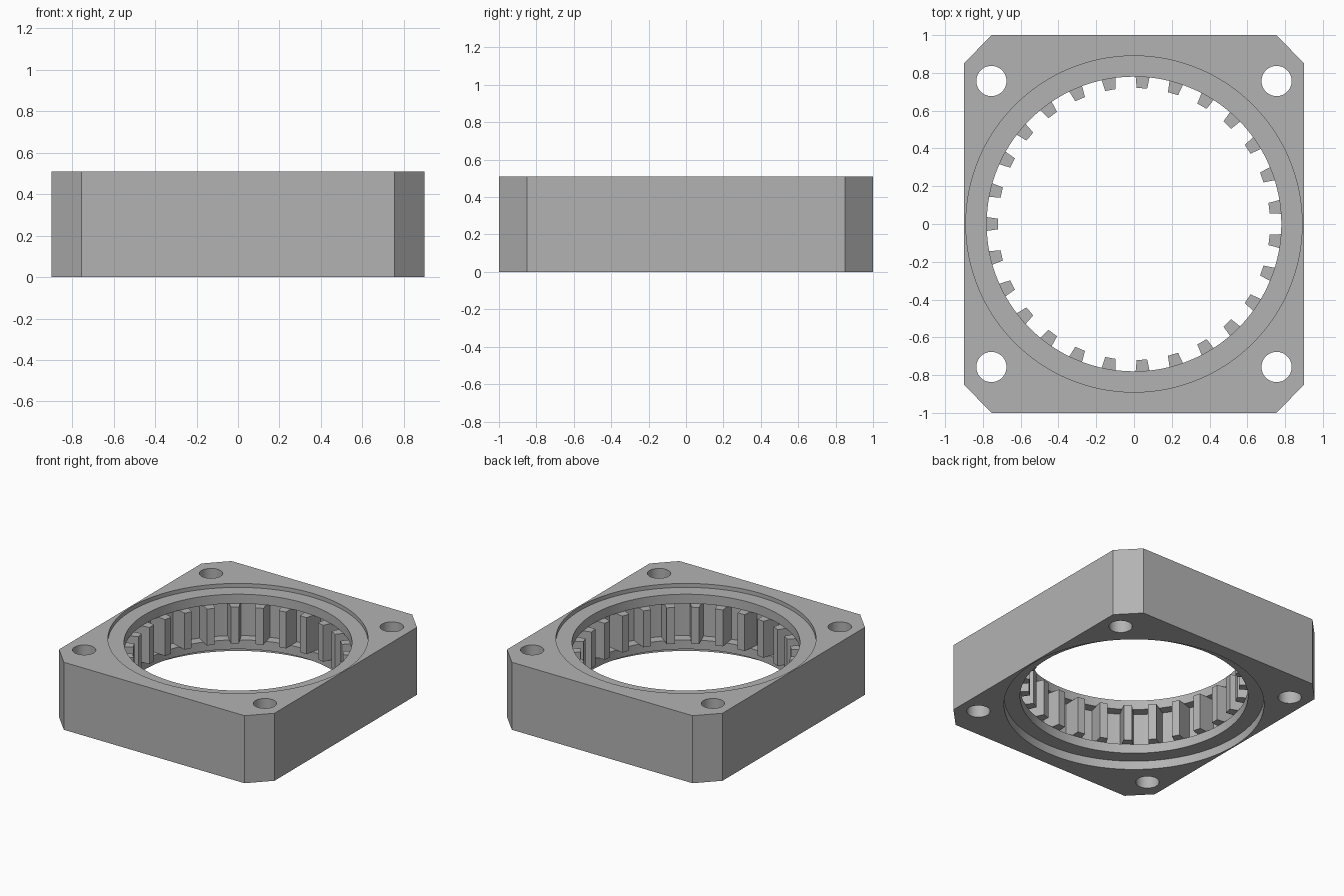
import bpy, bmesh, math

cube = bpy.data.objects.get("Cube")
if cube:
    bpy.data.objects.remove(cube, do_unlink=True)

HEIGHT = 0.51
TOOTH_LOW, TOOTH_HIGH = 0.135, 0.41
TEETH = 27

grey = bpy.data.materials.new("plain grey")
grey.use_nodes = True
grey.diffuse_color = (0.45, 0.45, 0.45, 1)
grey.node_tree.nodes["Principled BSDF"].inputs["Base Color"].default_value = grey.diffuse_color


def make_object(name, bm):
    bmesh.ops.recalc_face_normals(bm, faces=bm.faces[:])
    mesh = bpy.data.meshes.new(name)
    bm.to_mesh(mesh)
    bm.free()
    mesh.materials.append(grey)
    obj = bpy.data.objects.new(name, mesh)
    bpy.context.collection.objects.link(obj)
    return obj


def add_prism(bm, outline, low, high):
    bottom = [bm.verts.new((x, y, low)) for x, y in outline]
    top = [bm.verts.new((x, y, high)) for x, y in outline]
    bm.faces.new(bottom[::-1])
    bm.faces.new(top)
    for i in range(len(outline)):
        j = (i + 1) % len(outline)
        bm.faces.new((bottom[i], bottom[j], top[j], top[i]))


def lathe(bm, profile, segments):
    rings = []
    for r, z in profile:
        rings.append([bm.verts.new((r * math.cos(math.tau * i / segments),
                                    r * math.sin(math.tau * i / segments), z))
                      for i in range(segments)])
    for a, b in zip(rings, rings[1:]):
        for i in range(segments):
            j = (i + 1) % segments
            bm.faces.new((a[i], a[j], b[j], b[i]))
    bm.faces.new(rings[0])
    bm.faces.new(rings[-1])


def cut(target, cutter):
    mod = target.modifiers.new(cutter.name, 'BOOLEAN')
    mod.operation = 'DIFFERENCE'
    mod.solver = 'EXACT'
    mod.object = cutter
    bpy.context.view_layer.objects.active = target
    bpy.ops.object.modifier_apply(modifier=mod.name)
    bpy.data.objects.remove(cutter, do_unlink=True)


# Block with chamfered corners
bm = bmesh.new()
add_prism(bm, [(0.755, -1), (0.9, -0.85), (0.9, 0.85), (0.755, 1),
               (-0.755, 1), (-0.9, 0.85), (-0.9, -0.85), (-0.755, -1)], 0, HEIGHT)
housing = make_object("housing", bm)

# Stepped bore: end recesses, narrow lips and an inner groove
bm = bmesh.new()
lathe(bm, [(0.89, -0.1), (0.89, 0.065), (0.78, 0.065), (0.78, TOOTH_LOW),
           (0.85, TOOTH_LOW), (0.85, TOOTH_HIGH), (0.78, TOOTH_HIGH),
           (0.78, 0.48), (0.89, 0.48), (0.89, 0.6)], 128)
cut(housing, make_object("bore_cutter", bm))

# Four bolt holes
bm = bmesh.new()
for sx in (-1, 1):
    for sy in (-1, 1):
        add_prism(bm, [(sx * 0.755 + 0.08 * math.cos(math.tau * i / 40),
                        sy * 0.757 + 0.08 * math.sin(math.tau * i / 40))
                       for i in range(40)], -0.1, 0.6)
cut(housing, make_object("bolt_hole_cutter", bm))

# Ring of inward teeth seated in the groove
bm = bmesh.new()
for k in range(TEETH):
    a = math.pi + math.tau * k / TEETH
    c, s = math.cos(a), math.sin(a)
    outline = [(r * c - w * s, r * s + w * c)
               for r, w in ((0.72, -0.028), (0.87, -0.05), (0.87, 0.05), (0.72, 0.028))]
    add_prism(bm, outline, TOOTH_LOW, TOOTH_HIGH)
teeth = make_object("inner_teeth", bm)

# Smooth round walls, crisp edges
bpy.context.view_layer.update()
bpy.ops.object.select_all(action='DESELECT')
for obj in (housing, teeth):
    obj.select_set(True)
bpy.context.view_layer.objects.active = housing
bpy.ops.object.shade_smooth_by_angle(angle=math.radians(30))
